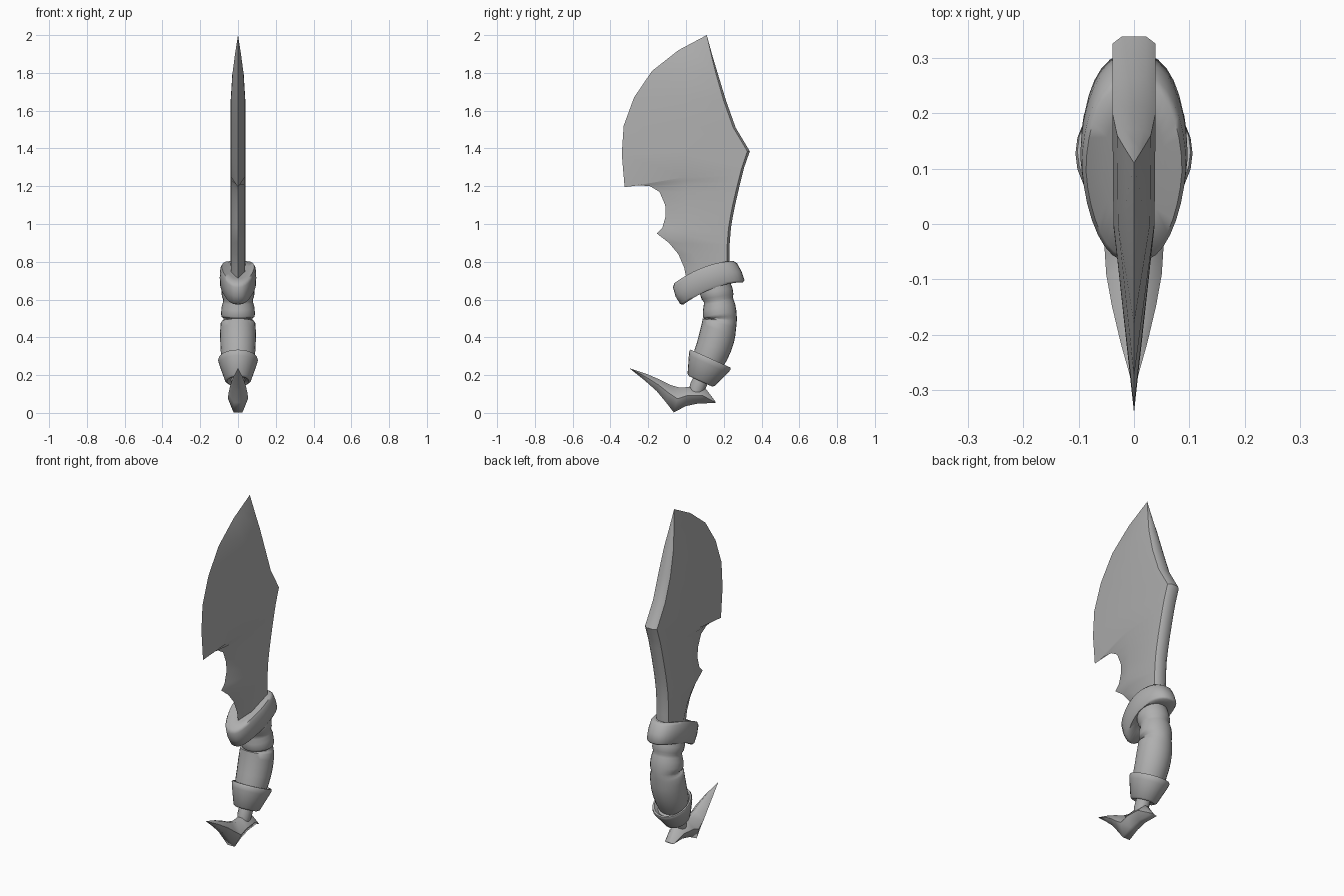
import bpy, bmesh, math
from mathutils import Vector

# Dark grey finish
grey = bpy.data.materials.new("dark_grey")
grey.diffuse_color = (0.43, 0.43, 0.43, 1)


def loft(name, rings, angle=35):
    """Skin a list of closed rings (same point count) and cap both ends."""
    bm = bmesh.new()
    vr = [[bm.verts.new(p) for p in r] for r in rings]
    n = len(vr[0])
    for a, b in zip(vr, vr[1:]):
        for i in range(n):
            j = (i + 1) % n
            bm.faces.new((a[i], a[j], b[j], b[i]))
    bm.faces.new(vr[0][::-1])
    bm.faces.new(vr[-1])
    bmesh.ops.remove_doubles(bm, verts=bm.verts, dist=0.0005)
    bmesh.ops.recalc_face_normals(bm, faces=bm.faces)
    me = bpy.data.meshes.new(name)
    bm.to_mesh(me)
    bm.free()
    me.materials.append(grey)
    ob = bpy.data.objects.new(name, me)
    bpy.context.collection.objects.link(ob)
    bpy.ops.object.select_all(action='DESELECT')
    ob.select_set(True)
    bpy.context.view_layer.objects.active = ob
    bpy.ops.object.shade_smooth_by_angle(angle=math.radians(angle))
    return ob


def tube_rings(stations, sx=1.0, n=24, axis=None, window=3):
    """Rings along a path in the YZ plane; stations are (y, z, radius)."""
    rings = []
    for i, (y, z, r) in enumerate(stations):
        a, b = stations[max(i - window, 0)], stations[min(i + window, len(stations) - 1)]
        d = Vector(axis or (b[0] - a[0], b[1] - a[1])).normalized()
        rings.append([(sx * r * math.sin(t), y + r * math.cos(t) * d.y, z - r * math.cos(t) * d.x)
                      for t in (2 * math.pi * k / n for k in range(n))])
    return rings


# Blade: rows of cutting-edge point, spine point, thickness factor
blade_rows = [
    (0.11, 2.0, 0.11, 2.0, 0), (-0.04, 1.92, 0.14, 1.89, .4), (-0.18, 1.81, 0.17, 1.79, .78),
    (-0.275, 1.67, 0.213, 1.65, 1), (-0.33, 1.52, 0.263, 1.51, 1), (-0.34, 1.37, 0.338, 1.385, 1),
    (-0.325, 1.195, 0.308, 1.30, 1), (-0.25, 1.205, 0.298, 1.26, 1), (-0.19, 1.20, 0.288, 1.22, 1),
    (-0.14, 1.17, 0.276, 1.17, 1), (-0.11, 1.10, 0.26, 1.10, 1), (-0.108, 1.04, 0.248, 1.04, 1),
    (-0.125, 0.98, 0.238, 0.98, 1), (-0.155, 0.95, 0.234, 0.93, 1), (-0.09, 0.90, 0.231, 0.89, 1),
    (-0.04, 0.84, 0.23, 0.84, 1), (-0.01, 0.77, 0.23, 0.78, 1), (0.01, 0.67, 0.225, 0.68, 1)]
rings = []
for fy, fz, sy, sz, k in blade_rows:
    f, s = Vector((0, fy, fz)), Vector((0, sy, sz))
    span = max((s - f).length, 0.03)
    half = [((max(0.0, fy + 0.08) - fy) / span, 0.037), (1 - 0.013 * k / span, 0.039), (1, 0.022)]
    if k == 0:
        half = [(1, 0)] * 3
    right = [f.lerp(s, t) + Vector((w * k, 0, 0)) for t, w in half]
    left = [Vector((-p.x, p.y, p.z)) for p in reversed(right)]
    rings.append([f] + right + left)
loft("blade", rings, 40)

# Guard: curved egg-shaped band tilted forward
rings = []
for s, h in [(0.6, -.05), (0.93, -.06), (1.0, -.048), (1.03, 0), (1.0, .048), (0.92, .062), (0.6, .05)]:
    ring = []
    for k in range(32):
        t = 2 * math.pi * k / 32
        u = s * math.cos(t)
        zc = 0.715 + 0.0635 * u - 0.0315 * u * u
        x = s * 0.094 * math.copysign(abs(math.sin(t)) ** 0.8, math.sin(t)) * (1 + 0.12 * min(u, 0))
        ring.append((x, 0.12 + 0.17 * u - 0.4 * h, zc + 0.92 * h))
    rings.append(ring)
loft("guard", rings, 75)

# Grip: curved, wrapped handle with grooves
grip = [(0.10, 0.23, .075), (0.13, 0.305, .09), (0.148, 0.35, .093), (0.163, 0.40, .095),
        (0.172, 0.44, .094), (0.177, 0.475, .092), (0.183, 0.485, .086), (0.191, 0.492, .078),
        (0.191, 0.502, .078), (0.182, 0.509, .087), (0.178, 0.525, .090), (0.175, 0.56, .087),
        (0.173, 0.585, .080), (0.171, 0.60, .078), (0.167, 0.615, .085), (0.160, 0.645, .088),
        (0.155, 0.67, .083), (0.15, 0.71, .08)]
loft("grip", tube_rings(grip), 60)

# End collar: flared cup with a lip around the base of the grip
axis = Vector((0.41, 0.91))
cup = []
for h, r in [(0.01, .05), (0, .066), (0.008, .079), (0.10, .113), (0.122, .12), (0.132, .116), (0.132, .106), (0.11, .09)]:
    p = Vector((0.077, 0.167)) + axis * h
    cup.append((p.x, p.y, r))
loft("end_collar", tube_rings(cup, 0.88, 24, axis), 50)

# Neck joining the collar to the hook
loft("neck", tube_rings([(0.05, 0.10, .036), (0.06, 0.135, .042), (0.085, 0.19, .042)], 0.9, 12))

# Hook: faceted pommel spike; rows of upper point, lower point, half width
hook_rows = [
    (-0.30, 0.237, -0.30, 0.237, 0), (-0.21, 0.207, -0.22, 0.173, .024),
    (-0.14, 0.177, -0.155, 0.115, .040), (-0.08, 0.147, -0.105, 0.055, .050),
    (-0.03, 0.133, -0.065, 0.003, .053), (0.01, 0.137, 0.0, 0.036, .053),
    (0.105, 0.128, 0.065, 0.05, .046), (0.158, 0.057, 0.154, 0.052, .028)]
rings = []
for ty, tz, by, bz, w in hook_rows:
    a, b = Vector((0, ty, tz)), Vector((0, by, bz))
    right = [a.lerp(b, t) + Vector((w * k, 0, 0)) for t, k in [(0, .25), (.45, 1), (1, .45)]]
    rings.append(right + [Vector((-p.x, p.y, p.z)) for p in reversed(right)])
loft("hook", rings, 62)
